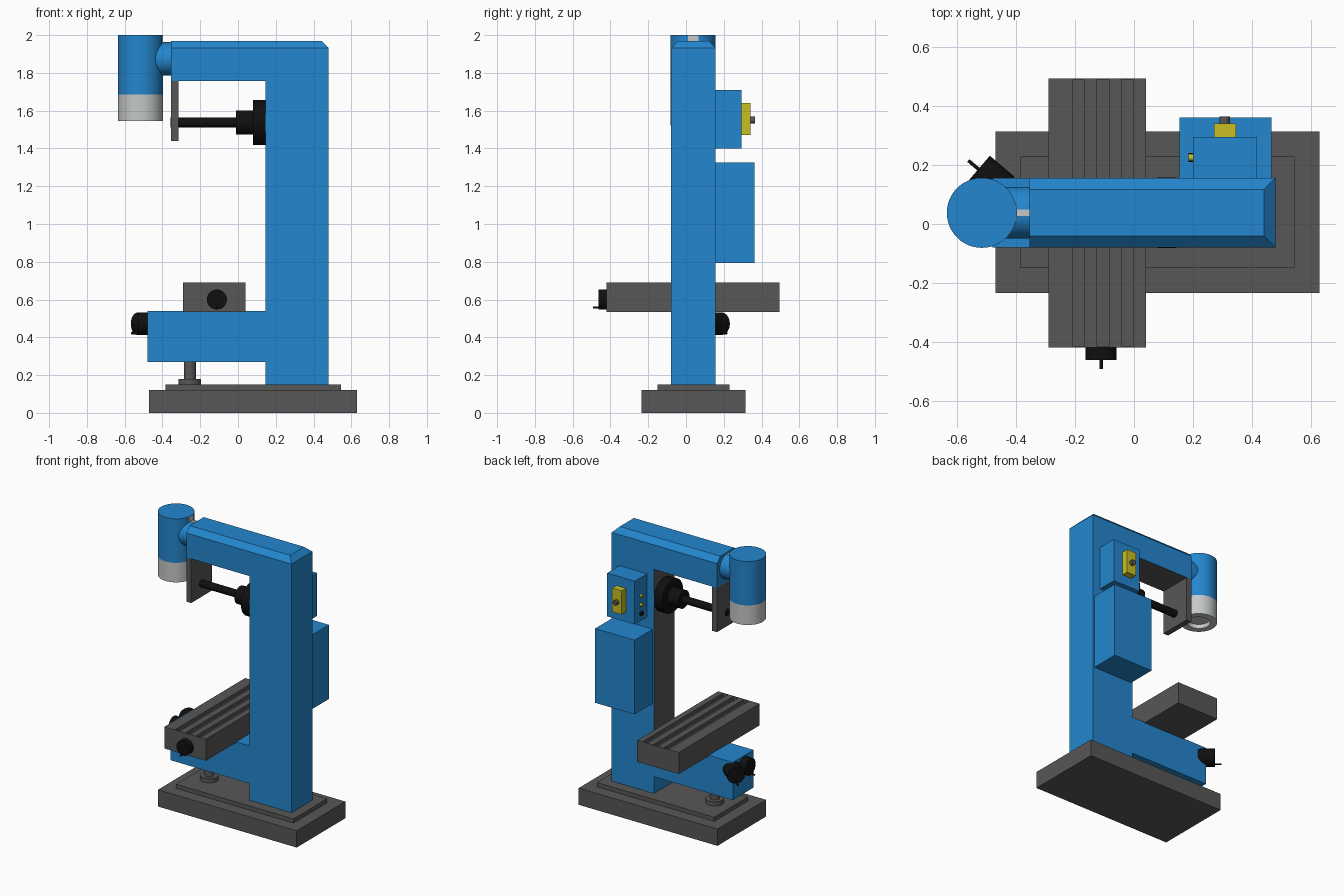
import bpy, bmesh, math
from mathutils import Vector

if "Cube" in bpy.data.objects:
    bpy.data.objects.remove(bpy.data.objects["Cube"])


def material(name, rgb):
    m = bpy.data.materials.new(name)
    m.diffuse_color = (*rgb, 1)
    m.use_nodes = True
    m.node_tree.nodes["Principled BSDF"].inputs["Base Color"].default_value = m.diffuse_color
    return m


BLUE = material("machine blue", (0.017, 0.24, 0.62))
GREY = material("cast iron grey", (0.095, 0.095, 0.095))
BLACK = material("black", (0.005, 0.005, 0.005))
YELLOW = material("yellow", (0.58, 0.52, 0.018))
SILVER = material("silver", (0.56, 0.58, 0.58))
CY = 0.038  # centre line of the machine


def finish(bm, name, *mats):
    bmesh.ops.recalc_face_normals(bm, faces=bm.faces)
    me = bpy.data.meshes.new(name)
    bm.to_mesh(me)
    bm.free()
    for m in mats:
        me.materials.append(m)
    ob = bpy.data.objects.new(name, me)
    bpy.context.collection.objects.link(ob)
    return ob


def box(name, x, y, z, mat):
    bm = bmesh.new()
    bmesh.ops.create_cube(bm, size=1)
    for v in bm.verts:
        v.co = [r[0] + (r[1] - r[0]) * (c + 0.5) for r, c in zip((x, y, z), v.co)]
    return finish(bm, name, mat)


def extrude_y(points, y0, y1):
    """Extrude an x-z profile along y."""
    bm = bmesh.new()
    f = bm.faces.new([bm.verts.new((x, y0, z)) for x, z in points])
    new = bmesh.ops.extrude_face_region(bm, geom=[f])["geom"]
    for v in new:
        if isinstance(v, bmesh.types.BMVert):
            v.co.y = y1
    return bm


def lathe(name, start, axis, profile, mats, sides=40, rule=None, squash=1):
    """Revolve (radius, distance) points around an axis from start."""
    bm = bmesh.new()
    rings = [[bm.verts.new((r * math.cos(2 * math.pi * i / sides),
                            r * math.sin(2 * math.pi * i / sides) * squash, d))
              for i in range(sides)] for r, d in profile]
    for a, b in zip(rings, rings[1:]):
        for i in range(sides):
            j = (i + 1) % sides
            bm.faces.new((a[i], a[j], b[j], b[i]))
    bm.faces.new(rings[0])
    bm.faces.new(rings[-1])
    if rule:
        for f in bm.faces:
            f.material_index = rule(f.calc_center_median())
    q = Vector((0, 0, 1)).rotation_difference(Vector(axis).normalized())
    ob = finish(bm, name, *mats)
    ob.data.transform(q.to_matrix().to_4x4())
    ob.location = start
    bpy.context.view_layer.objects.active = ob
    ob.select_set(True)
    bpy.ops.object.shade_smooth_by_angle(angle=math.radians(35))
    ob.select_set(False)
    return ob


def hand_crank(name, start, axis, radius, depth, grip, drop):
    """Round crank wheel with a small grip near its lower rim."""
    a = Vector(axis).normalized()
    lathe(name + "_wheel", start, a, [(radius, 0), (radius, depth)], [BLACK])
    tip = Vector(start) + a * (depth - 0.005) - Vector((0, 0, drop))
    lathe(name + "_grip", tip, a, [(0.006, 0), (0.006, grip)], [BLACK], 12)


# Stepped base
box("base", (-0.47, 0.63), (-0.235, 0.315), (0, 0.12), GREY)
box("base_step", (-0.385, 0.545), (-0.15, 0.23), (0.12, 0.15), GREY)

# One-piece frame: column, top arm and knee, with chamfered top edges
profile = [(0.145, 0.15), (0.48, 0.15), (0.48, 1.97), (-0.355, 1.97), (-0.355, 1.757),
           (0.145, 1.757), (0.145, 0.54), (-0.48, 0.54), (-0.48, 0.27), (0.145, 0.27)]
bm = extrude_y(profile, -0.079, 0.156)
top = [e for e in bm.edges if all(v.co.z > 1.96 for v in e.verts)
       and not all(v.co.x < -0.3 for v in e.verts)]
bmesh.ops.bevel(bm, geom=top, offset=0.038, segments=1, affect='EDGES')
bmesh.ops.recalc_face_normals(bm, faces=bm.faces)
for f in bm.faces:  # the inner slideways are bare iron
    c = f.calc_center_median()
    slide = (abs(c.x - 0.145) < 0.01 and c.z > 0.54) or (abs(c.z - 1.757) < 0.01 and f.normal.z < -0.9)
    f.material_index = int(slide)
finish(bm, "frame", BLUE, GREY)

# Lifting screw below the knee
lathe("lift_screw", (-0.255, CY, 0.15), (0, 0, 1),
      [(0.06, 0), (0.06, 0.03), (0.032, 0.03), (0.032, 0.125)], [GREY])

# Work table with three slots, closed at the ends
pts = [(-0.29, 0.535), (0.04, 0.535), (0.04, 0.69)]
for x0 in (-0.042, -0.125, -0.208):
    pts += [(x0 + 0.04, 0.69), (x0 + 0.04, 0.665), (x0, 0.665), (x0, 0.69)]
pts.append((-0.29, 0.69))
finish(extrude_y(pts, -0.416, 0.491), "table", GREY)
for side, y in (("front", (-0.42, -0.416)), ("back", (0.491, 0.495))):
    box("table_end_" + side, (-0.29, 0.04), y, (0.535, 0.69), GREY)

# Crank wheels
hand_crank("table_crank", (-0.112, -0.42, 0.6), (0, -1, 0), 0.053, 0.042, 0.035, 0.042)
hand_crank("knee_crank", (-0.48, CY - 0.01, 0.472), (-1, 0, 0), 0.06, 0.05, 0.04, 0.048)
hand_crank("corner_crank", (-0.445, 0.115, 0.472), (-0.76, 0.65, 0), 0.06, 0.11, 0.05, 0.05)

# Horizontal arbor and its hanging support
lathe("arbor", (0.145, CY, 1.537), (-1, 0, 0),
      [(0.12, 0), (0.12, 0.065), (0.063, 0.065), (0.063, 0.155), (0.026, 0.155), (0.026, 0.503)],
      [BLACK])
box("arbor_support", (-0.355, -0.316), (-0.079, 0.156), (1.44, 1.757), GREY)

# Vertical head: blue motor, silver nose with a recessed underside
HX = -0.517
lathe("milling_head", (HX, CY, 1.545), (0, 0, 1),
      [(0.05, 0.03), (0.075, 0.03), (0.075, 0), (0.119, 0), (0.119, 0.14), (0.119, 0.455)],
      [BLUE, SILVER], 48, lambda c: int(c.z < 0.14))
lathe("head_joint", (-0.35, CY, 1.873), (-1, 0, 0), [(0.088, 0), (0.088, 0.15)], [BLUE])
box("head_joint_strip", (-0.41, -0.355), (0.027, 0.049), (1.9, 1.964), SILVER)
box("head_mount_plate", (-0.41, -0.398), (0.011, 0.065), (1.9, 1.998), SILVER)

# Cabinets on the back of the column
box("electrical_cabinet", (0.155, 0.467), (0.156, 0.362), (0.793, 1.325), BLUE)
box("control_box", (0.2, 0.418), (0.156, 0.295), (1.4, 1.71), BLUE)
box("switch_plate", (0.271, 0.346), (0.295, 0.342), (1.47, 1.64), YELLOW)
lathe("switch_knob", (0.308, 0.342, 1.55), (0, 1, 0), [(0.018, 0), (0.018, 0.023)], [GREY], 20)
for i, (z, r, m) in enumerate(((1.58, 0.012, YELLOW), (1.515, 0.012, YELLOW), (1.455, 0.015, BLACK))):
    lathe(f"button_{i + 1}", (0.2, 0.226, z), (-1, 0, 0), [(r, 0), (r, 0.014)], [m], 16)
